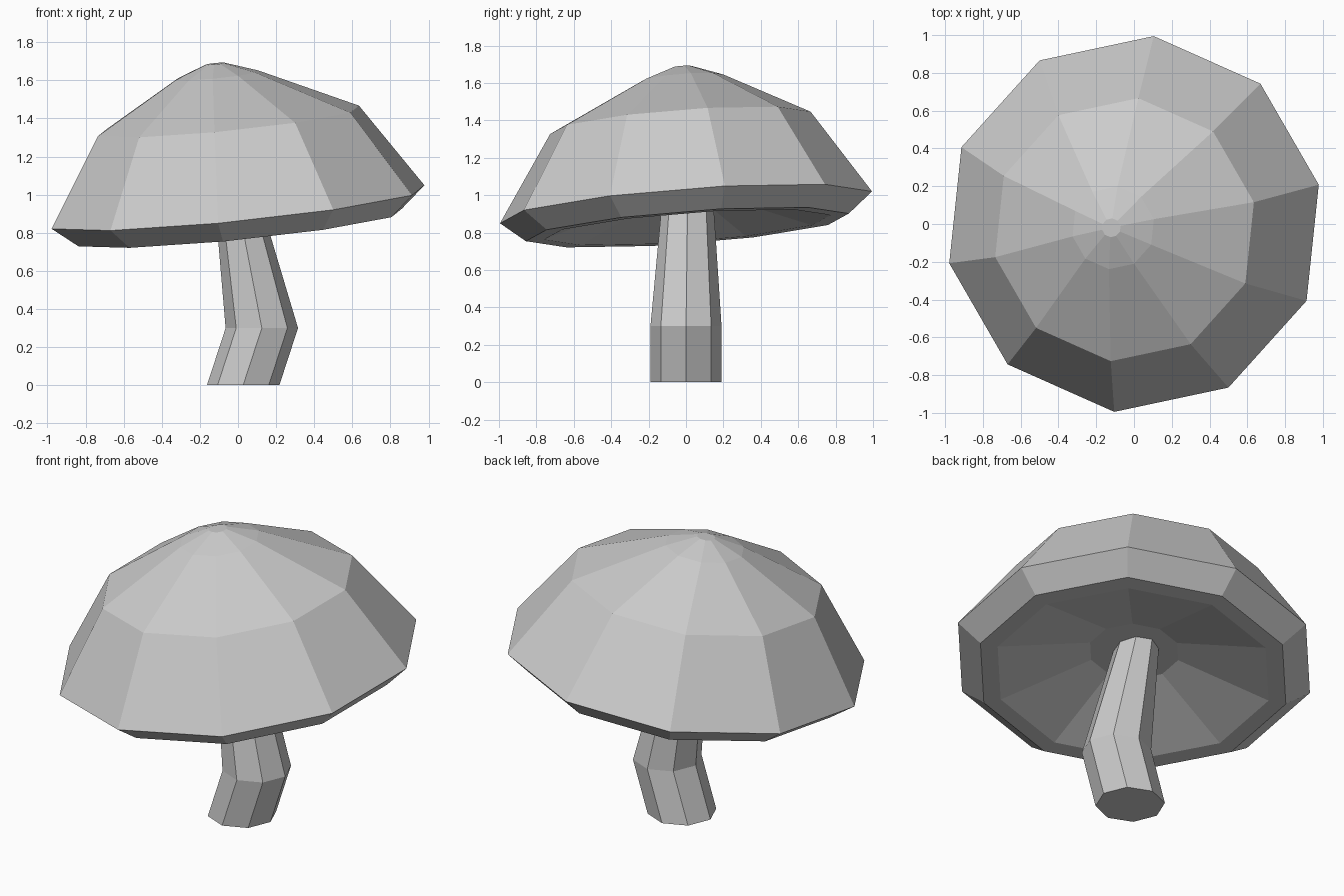
import bpy, bmesh
from math import cos, sin, pi, radians

if "Cube" in bpy.data.objects:
    bpy.data.objects.remove(bpy.data.objects["Cube"])


def loft(name, rings, sides, phase=0.0, slope=(0, 0)):
    """Skin flat-shaded rings given as (x, y, z, radius_x, radius_y); slope tilts each ring."""
    bm = bmesh.new()
    loops = []
    for cx, cy, cz, rx, ry in rings:
        loop = []
        for i in range(sides):
            a = phase + 2 * pi * i / sides
            dx, dy = rx * cos(a), ry * sin(a)
            loop.append(bm.verts.new((cx + dx, cy + dy, cz + slope[0] * dx + slope[1] * dy)))
        loops.append(loop)
    for low, high in zip(loops, loops[1:]):
        for i in range(sides):
            j = (i + 1) % sides
            bm.faces.new((low[i], low[j], high[j], high[i]))
    bm.faces.new(loops[0][::-1])
    bm.faces.new(loops[-1])
    bmesh.ops.recalc_face_normals(bm, faces=bm.faces)
    mesh = bpy.data.meshes.new(name)
    bm.to_mesh(mesh)
    bm.free()
    obj = bpy.data.objects.new(name, mesh)
    bpy.context.collection.objects.link(obj)
    return obj


# Tilted ten-sided cap: hollow underside, flat lip, rim, dome
cap_profile = [
    (-0.005, -0.005, 0.98, 0.25),
    (0.012, 0.007, 0.828, 0.77),
    (0.012, 0.007, 0.828, 0.868),
    (0.0, 0.0, 0.935, 1.0),
    (-0.05, -0.03, 1.387, 0.70),
    (-0.11, -0.02, 1.627, 0.22),
    (-0.12, -0.02, 1.687, 0.05),
]
loft("mushroom_cap", [(x, y, z, r, r) for x, y, z, r in cap_profile],
     10, radians(12), (0.101, 0.075))

# Bent eight-sided stalk
loft("mushroom_stalk", [
    (0.027, 0.0, 0.0, 0.19, 0.19),
    (0.125, 0.0, 0.30, 0.19, 0.19),
    (-0.015, 0.01, 1.03, 0.112, 0.132),
], 8)
